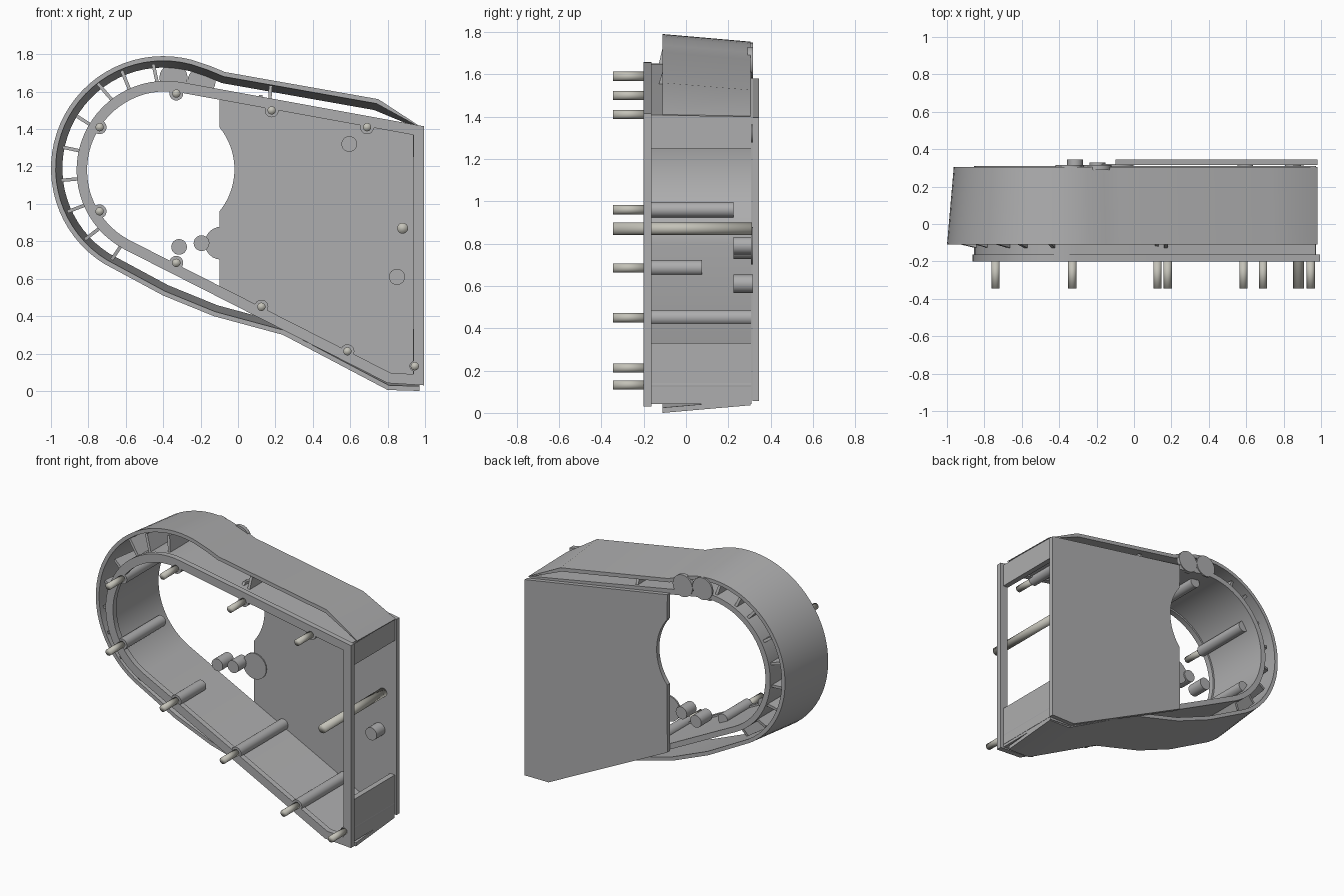
import bpy, bmesh
from math import sin, cos, radians, pi
from mathutils import Vector, Matrix

if "Cube" in bpy.data.objects:
    bpy.data.objects.remove(bpy.data.objects["Cube"])


def material(name, r, g, b):
    m = bpy.data.materials.new(name)
    m.diffuse_color = (r, g, b, 1)
    m.use_nodes = True
    m.node_tree.nodes["Principled BSDF"].inputs["Base Color"].default_value = m.diffuse_color
    return m


grey = material("housing_grey", 0.42, 0.42, 0.425)
pin_mat = material("pin_metal", 0.55, 0.54, 0.48)


def finish(name, bm, mat=grey, angle=30):
    bmesh.ops.recalc_face_normals(bm, faces=bm.faces)
    me = bpy.data.meshes.new(name)
    bm.to_mesh(me)
    bm.free()
    ob = bpy.data.objects.new(name, me)
    bpy.context.collection.objects.link(ob)
    me.materials.append(mat)
    bpy.ops.object.select_all(action='DESELECT')
    ob.select_set(True)
    bpy.context.view_layer.objects.active = ob
    bpy.ops.object.shade_smooth_by_angle(angle=radians(angle))
    return ob


def arc(cx, cz, r, a0, a1, n):
    return [(cx + r * cos(radians(a0 + (a1 - a0) * i / n)),
             cz + r * sin(radians(a0 + (a1 - a0) * i / n))) for i in range(n + 1)]


def inset(pts, d, closed):
    """Shift a counter-clockwise (x, z) path inward with mitred corners; open ends keep their x."""
    out, n = [], len(pts)
    for i, p in enumerate(pts):
        p = Vector(p)
        prev = Vector(pts[i - 1]) if i or closed else None
        nxt = Vector(pts[(i + 1) % n]) if i < n - 1 or closed else None
        dirs = ([(p - prev).normalized()] if prev else []) + ([(nxt - p).normalized()] if nxt else [])
        nor = [Vector((-v.y, v.x)) for v in dirs]
        m = sum(nor, Vector((0, 0))).normalized()
        q = p + m * d / max(0.4, m.dot(nor[0]))
        if len(dirs) == 1:
            q.x = p.x
        out.append(q)
    return out


def band(name, pts, thick, y0, y1, draft=0, closed=False, pinch=False):
    """Wall of even thickness along a path, optionally tapering to the back."""
    bm = bmesh.new()
    rows = []
    for d, y in ((0, y0), (draft, y1), (draft + thick, y1), (thick, y0)):
        path = inset(pts, d, closed)
        if pinch:                                   # first end runs out to a thin edge
            path[0] = Vector(pts[0]).lerp(path[0], 0.25)
        rows.append([bm.verts.new((p[0], y, p[1])) for p in path])
    n = len(pts)
    for i in range(n if closed else n - 1):
        j = (i + 1) % n
        for k in range(4):
            a, b = rows[k], rows[(k + 1) % 4]
            bm.faces.new((a[i], a[j], b[j], b[i]))
    if not closed:
        bm.faces.new([r[0] for r in rows])
        bm.faces.new([r[-1] for r in rows])
    return finish(name, bm)


def prism(name, pts, y0, y1):
    bm = bmesh.new()
    f = bm.faces.new([bm.verts.new((x, y0, z)) for x, z in pts])
    ext = bmesh.ops.extrude_face_region(bm, geom=[f])
    bmesh.ops.translate(bm, vec=(0, y1 - y0, 0),
                        verts=[v for v in ext['geom'] if isinstance(v, bmesh.types.BMVert)])
    return finish(name, bm)


def rod(name, x, z, r, y0, y1, mat=grey, angle=30):
    bm = bmesh.new()
    bmesh.ops.create_cone(bm, cap_ends=True, segments=24, radius1=r, radius2=r, depth=abs(y1 - y0),
                          matrix=Matrix.Translation((x, (y0 + y1) / 2, z)) @ Matrix.Rotation(pi / 2, 4, 'X'))
    return finish(name, bm, mat, angle)


# Drafted outer shell, open on the right
shell = [(0.98, 1.41), (0.75, 1.56), (-0.07, 1.705), (-0.15, 1.738)]
shell += arc(-0.4, 1.19, 0.6, 75, 238, 32)
shell += [(-0.4, 0.51), (-0.13, 0.4), (0.24, 0.3), (0.8, 0.005), (0.97, 0.0)]
band("outer_shell", shell, 0.025, -0.11, 0.305, draft=0.036, pinch=True)

# Inner wall and the front flange that follows it
ring = [(0.995, 1.415)] + arc(-0.385, 1.18, 0.478, 80, 242, 32) + [(0.8, 0.042), (0.995, 0.03)]
band("front_flange", ring, 0.056, -0.2, -0.162, closed=True)
wall = [(0.97, 1.408)] + inset(ring, 0.008, True)[1:-2] + [(0.8, 0.052), (0.97, 0.042)]
band("inner_wall", wall, 0.036, -0.163, 0.31)

# Return walls at the open right side
for name, z0, z1 in (("upper_return_wall", 1.25, 1.395), ("lower_return_wall", 0.06, 0.33)):
    prism(name, [(0.935, z0), (0.972, z0), (0.972, z1), (0.935, z1)], -0.163, 0.31)

# Back plate with its round cut-out
plate = [(0.98, 1.395), (-0.1, 1.58)] + arc(-0.375, 1.185, 0.356, 39, -39, 16)
plate += [(-0.1, 0.5), (0.8, 0.055), (0.98, 0.055)]
prism("back_plate", plate, 0.315, 0.345)

# Webs between inner wall and shell, following the shell's draft
webs = [((-0.43, 1.64), (-0.455, 1.755)), ((-0.575, 1.60), (-0.625, 1.72)),
        ((-0.66, 1.54), (-0.755, 1.65)), ((-0.77, 1.41), (-0.87, 1.475)),
        ((-0.83, 1.28), (-0.945, 1.305)), ((-0.84, 1.135), (-0.955, 1.125)),
        ((-0.80, 1.0), (-0.92, 0.955)), ((-0.72, 0.885), (-0.825, 0.805)),
        ((-0.61, 0.80), (-0.68, 0.695)), ((0.17, 1.55), (0.175, 1.64)),
        ((0.12, 1.55), (0.122, 1.59))]
for i, (a, b) in enumerate(webs):
    a, b = Vector(a), Vector(b)
    u = (b - a).normalized()
    b -= u * 0.008
    s = Vector((-u.y, u.x)) * 0.009
    bm = bmesh.new()
    lo, hi = [[bm.verts.new((p.x, y, p.y)) for p, y in
               ((a + t, -0.13), (b + t, -0.105), (b + t - u * 0.036, 0.27), (a + t, 0.29))]
              for t in (s, -s)]
    bm.faces.new(lo)
    bm.faces.new(hi)
    for k in range(4):
        bm.faces.new((lo[k], lo[k - 1], hi[k - 1], hi[k]))
    finish(f"web_{i}", bm)

# Screw bosses and protruding pins: x, z, back end of boss
posts = [(-0.74, 1.41, 0.225), (-0.74, 0.96, 0.225), (-0.33, 1.59, 0.225), (-0.33, 0.685, 0.075),
         (0.18, 1.50, 0.31), (0.69, 1.41, 0.31), (0.125, 0.45, 0.31), (0.585, 0.212, 0.31),
         (0.945, 0.132, 0.31)]
for i, (x, z, back) in enumerate(posts):
    rod(f"boss_{i}", x, z, 0.028 if x > 0.9 else 0.037, -0.198, back)
    rod(f"pin_{i}", x, z, 0.022, -0.345, -0.19, pin_mat, 180)
rod("long_pin", 0.88, 0.87, 0.029, -0.345, 0.312, pin_mat, 180)

# Round studs and thin discs on the back plate
rod("upper_stud", 0.595, 1.32, 0.042, 0.25, 0.32)
rod("lower_stud", 0.85, 0.61, 0.043, 0.225, 0.32)
rod("left_stud", -0.315, 0.77, 0.042, 0.225, 0.345)
rod("middle_stud", -0.195, 0.79, 0.042, 0.225, 0.33)
rod("plate_disc", -0.09, 0.79, 0.088, 0.308, 0.32)
rod("rim_disc_left", -0.345, 1.675, 0.075, 0.303, 0.316)
rod("rim_disc_right", -0.195, 1.655, 0.075, 0.29, 0.316)
